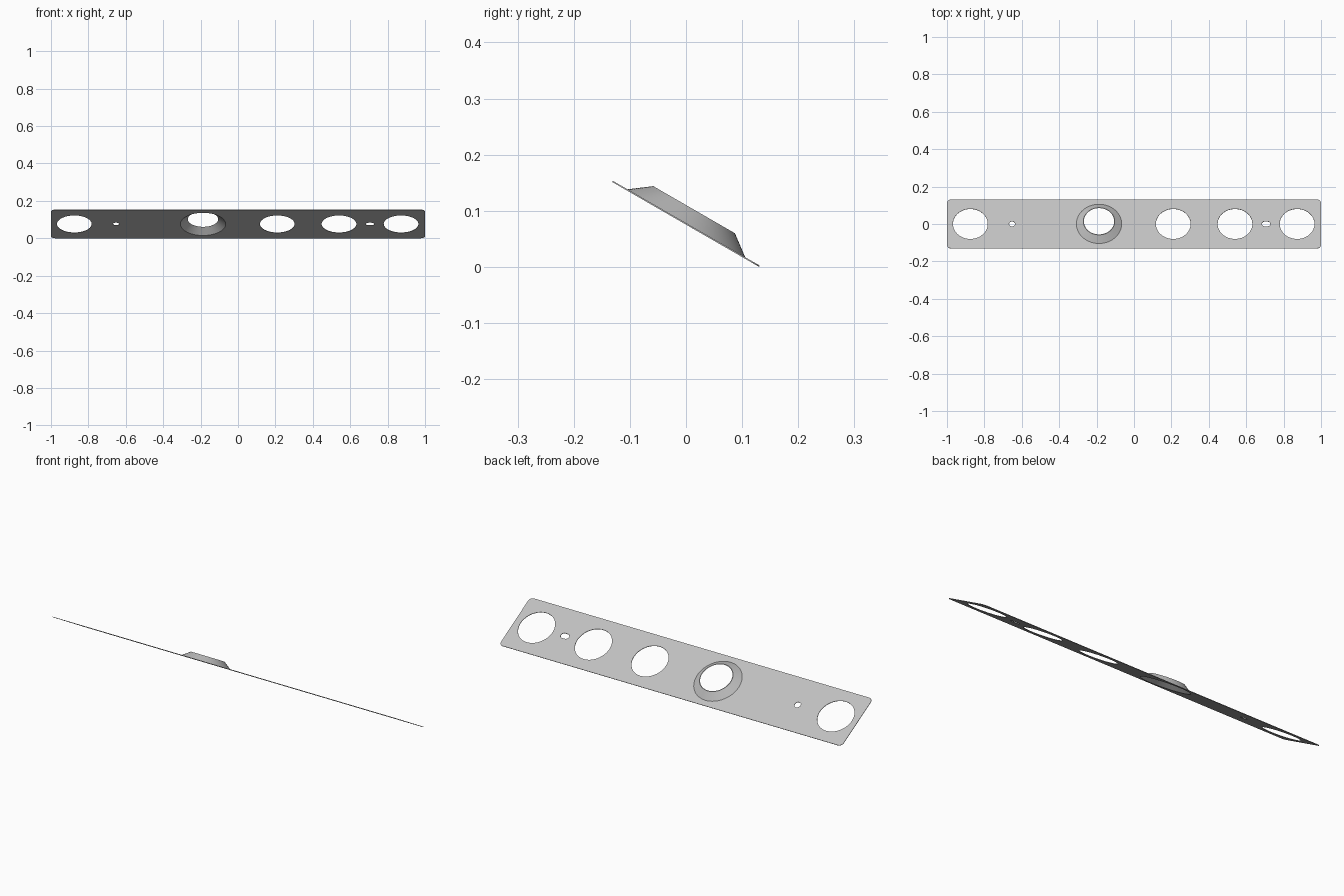
import bpy, bmesh
from math import sin, cos, pi, radians
from mathutils import Matrix

if "Cube" in bpy.data.objects:
    bpy.data.objects.remove(bpy.data.objects["Cube"], do_unlink=True)

THICK = 0.0025
HALF_W = 0.151
COLLAR_X = -0.187
COLLAR_R = 0.121
TILT = Matrix.Translation((0, 0, 0.0768)) @ Matrix.Rotation(radians(-30), 4, "X")

steel = bpy.data.materials.new("grey steel")
steel.use_nodes = True
GREY = (0.53, 0.53, 0.53, 1)
steel.diffuse_color = GREY
steel.node_tree.nodes["Principled BSDF"].inputs["Base Color"].default_value = GREY


def rounded(cx, hx, hy, r, steps):
    """Outline of a rounded rectangle; a circle when hx = hy = r."""
    pts = []
    for q, (sx, sy) in enumerate([(1, 1), (-1, 1), (-1, -1), (1, -1)]):
        for i in range(steps):
            a = (q + i / steps) * pi / 2
            pts.append((cx + sx * (hx - r) + r * cos(a), sy * (hy - r) + r * sin(a)))
        if hx > r or hy > r:
            a = (q + 1) * pi / 2
            pts.append((cx + sx * (hx - r) + r * cos(a), sy * (hy - r) + r * sin(a)))
    clean = []
    for p in pts:
        if not clean or abs(p[0] - clean[-1][0]) + abs(p[1] - clean[-1][1]) > 1e-5:
            clean.append(p)
    if abs(clean[0][0] - clean[-1][0]) + abs(clean[0][1] - clean[-1][1]) < 1e-5:
        clean.pop()
    return clean


def finish(obj):
    obj.data.materials.clear()
    obj.data.materials.append(steel)
    obj.matrix_world = TILT
    bpy.ops.object.select_all(action="DESELECT")
    obj.select_set(True)
    bpy.context.view_layer.objects.active = obj
    bpy.ops.object.shade_smooth_by_angle(angle=radians(30))


# Flat plate with its holes, as a filled outline
outlines = [rounded(0, 1, HALF_W, 0.022, 6)]
outlines += [rounded(x, 0.093, 0.093, 0.093, 16) for x in (-0.875, 0.21, 0.54, 0.872)]
outlines.append(rounded(COLLAR_X, COLLAR_R, COLLAR_R, COLLAR_R, 16))
outlines.append(rounded(-0.652, 0.016, 0.016, 0.016, 6))
outlines.append(rounded(0.706, 0.023, 0.015, 0.015, 6))

curve = bpy.data.curves.new("plate_outline", "CURVE")
curve.dimensions = "2D"
curve.fill_mode = "BOTH"
curve.extrude = THICK / 2
for pts in outlines:
    spline = curve.splines.new("POLY")
    spline.points.add(len(pts) - 1)
    for point, (x, y) in zip(spline.points, pts):
        point.co = (x, y, 0, 1)
    spline.use_cyclic_u = True
source = bpy.data.objects.new("plate_source", curve)
bpy.context.collection.objects.link(source)
mesh = bpy.data.meshes.new_from_object(source.evaluated_get(bpy.context.evaluated_depsgraph_get()))
bpy.data.objects.remove(source, do_unlink=True)

bm = bmesh.new()
bm.from_mesh(mesh)
bmesh.ops.remove_doubles(bm, verts=bm.verts, dist=1e-5)
bmesh.ops.recalc_face_normals(bm, faces=bm.faces)
bm.to_mesh(mesh)
bm.free()
plate = bpy.data.objects.new("plate", mesh)
bpy.context.collection.objects.link(plate)
finish(plate)

# Raised hollow collar, a thin cone wall open at the top
profile = [(COLLAR_R, -THICK / 2), (COLLAR_R, THICK / 2), (0.084, 0.029), (0.081, 0.029)]
SIDES = 64
bm = bmesh.new()
rings = []
for r, z in profile:
    rings.append([bm.verts.new((COLLAR_X + r * cos(2 * pi * i / SIDES),
                                r * sin(2 * pi * i / SIDES), z)) for i in range(SIDES)])
for k in range(len(rings)):
    a, b = rings[k], rings[(k + 1) % len(rings)]
    for i in range(SIDES):
        j = (i + 1) % SIDES
        bm.faces.new((a[i], a[j], b[j], b[i]))
bmesh.ops.recalc_face_normals(bm, faces=bm.faces)
mesh = bpy.data.meshes.new("collar")
bm.to_mesh(mesh)
bm.free()
collar = bpy.data.objects.new("collar", mesh)
bpy.context.collection.objects.link(collar)
finish(collar)
